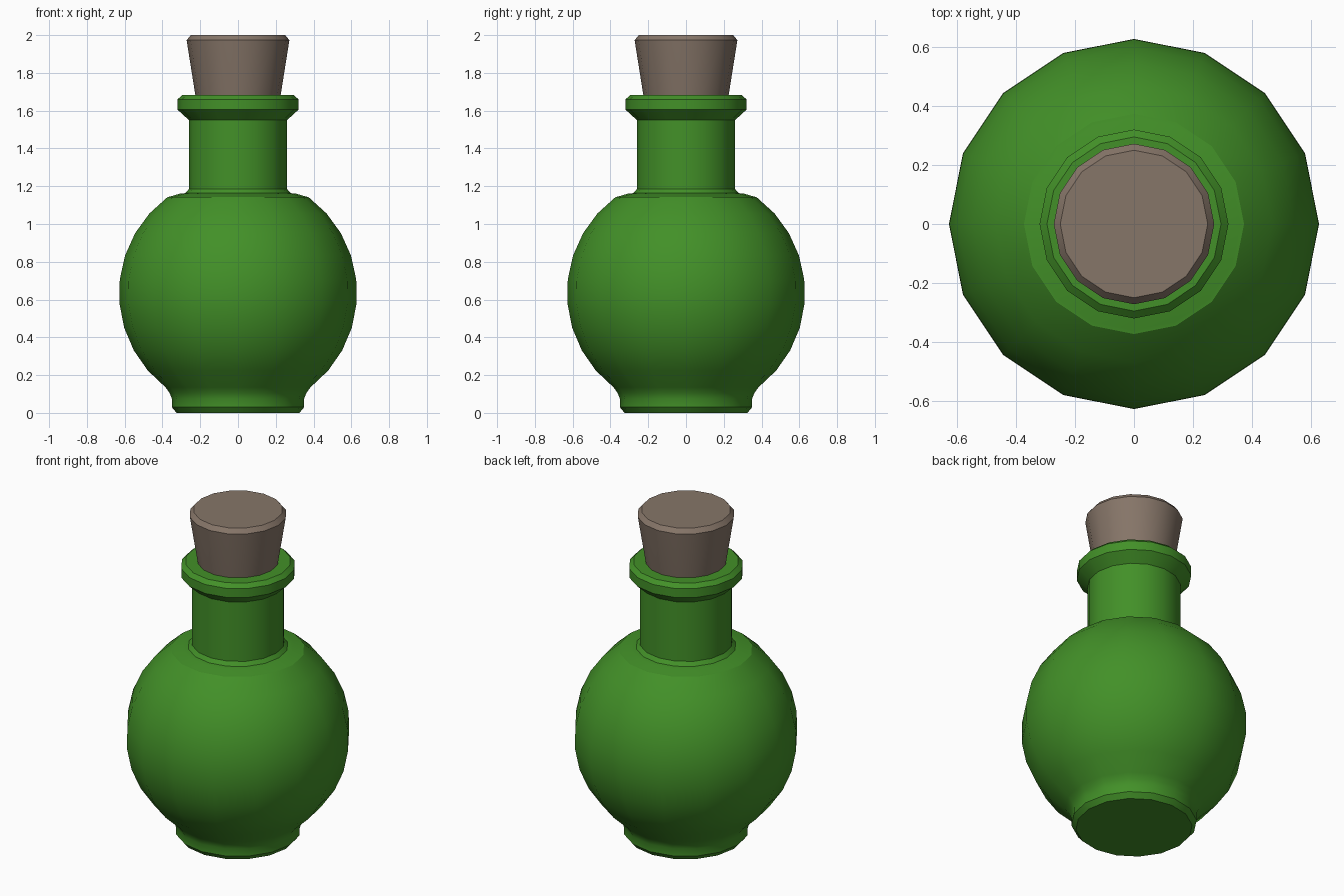
import bpy, bmesh, math

if "Cube" in bpy.data.objects:
    bpy.data.objects.remove(bpy.data.objects["Cube"])

SIDES = 16


def material(name, rgb):
    m = bpy.data.materials.new(name)
    m.diffuse_color = (*rgb, 1)
    m.use_nodes = True
    m.node_tree.nodes["Principled BSDF"].inputs["Base Color"].default_value = m.diffuse_color
    return m


def lathe(name, profile, mat):
    """Spin an (r, z) profile around z, capping both ends."""
    bm = bmesh.new()
    rings = []
    for r, z in profile:
        rings.append([bm.verts.new((r * math.cos(2 * math.pi * i / SIDES),
                                    r * math.sin(2 * math.pi * i / SIDES), z))
                      for i in range(SIDES)])
    for a, b in zip(rings, rings[1:]):
        for i in range(SIDES):
            j = (i + 1) % SIDES
            bm.faces.new((a[i], a[j], b[j], b[i]))
    bm.faces.new(rings[0][::-1])
    bm.faces.new(rings[-1])
    me = bpy.data.meshes.new(name)
    bm.to_mesh(me)
    bm.free()
    me.materials.append(mat)
    ob = bpy.data.objects.new(name, me)
    bpy.context.collection.objects.link(ob)
    bpy.ops.object.select_all(action='DESELECT')
    ob.select_set(True)
    bpy.context.view_layer.objects.active = ob
    bpy.ops.object.shade_smooth_by_angle(angle=math.radians(30))
    return ob


green = material("green glass", (0.055, 0.28, 0.021))
brown = material("cork brown", (0.24, 0.18, 0.14))

# Bottle: foot, round belly, neck and flared lip
R, ZC = 0.63, 0.635
belly = [(R * math.cos(math.radians(a)), ZC + R * math.sin(math.radians(a)))
         for a in [-52.5 + 11.8 * k for k in range(10)]]
foot = [(0.325, 0), (0.35, 0.03), (0.35, 0.075), (0.362, 0.105)]
neck = [(0.36, 1.145), (0.31, 1.16), (0.28, 1.163), (0.26, 1.185), (0.26, 1.55)]
lip = [(0.32, 1.605), (0.32, 1.66), (0.295, 1.683), (0.2, 1.683)]
lathe("bottle", foot + belly + neck + lip, green)

# Tapered cork with a bevelled top
lathe("cork", [(0.21, 1.6), (0.226, 1.683), (0.272, 1.973), (0.25, 2.0)], brown)
